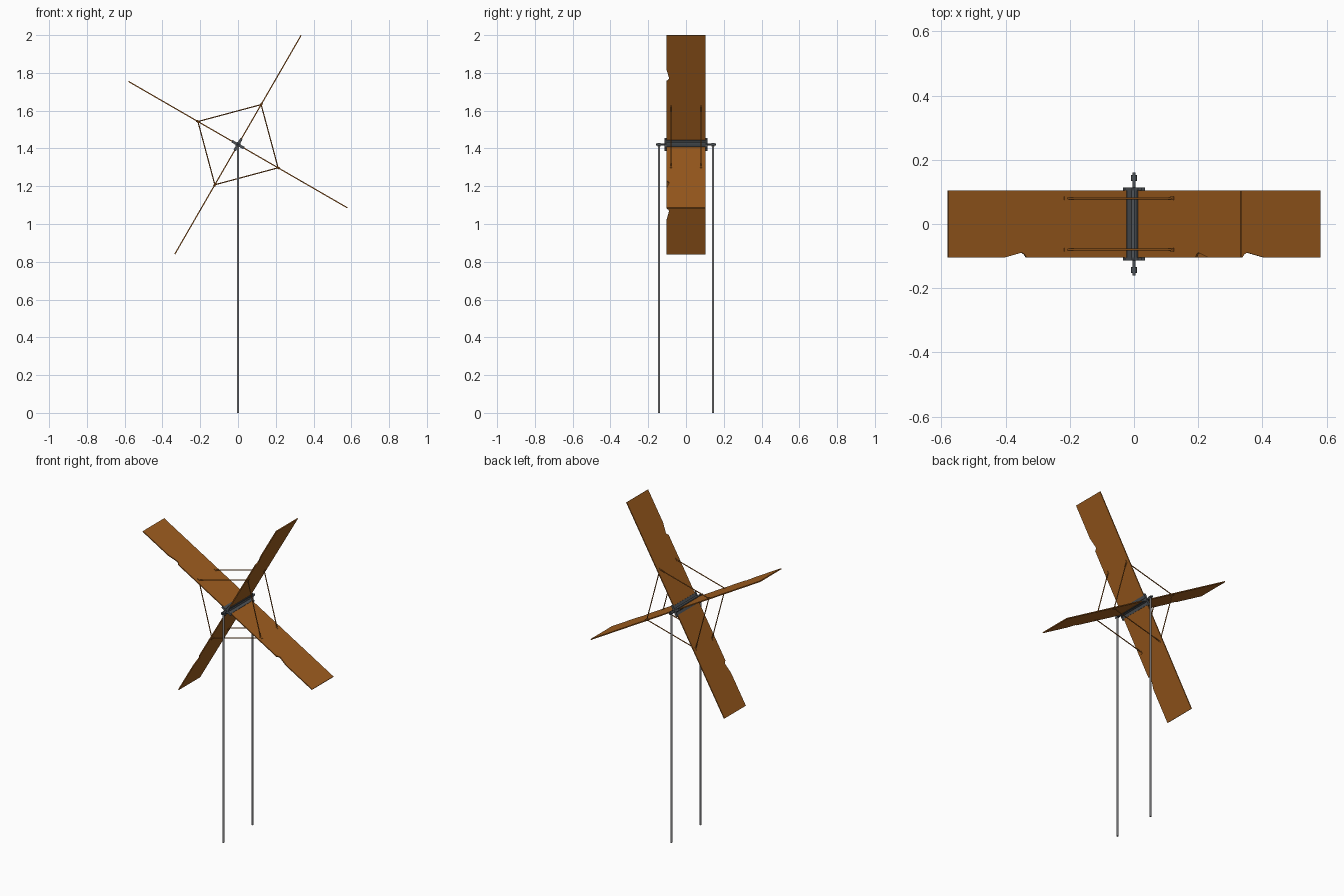
import bpy, bmesh, math
from mathutils import Vector, Matrix

if "Cube" in bpy.data.objects:
    bpy.data.objects.remove(bpy.data.objects["Cube"])

HUB = Vector((0, 0, 1.42))
ANGLES = [math.radians(a) for a in (60, 150, 240, 330)]


def material(name, rgb):
    m = bpy.data.materials.new(name)
    m.diffuse_color = (*rgb, 1)
    m.use_nodes = True
    m.node_tree.nodes["Principled BSDF"].inputs["Base Color"].default_value = m.diffuse_color
    return m


WOOD = material("brown wood", (0.36, 0.115, 0.014))
STEEL = material("light steel", (0.25, 0.25, 0.26))
IRON = material("dark iron", (0.075, 0.085, 0.095))


def finish(name, bm, mat, smooth=False):
    bmesh.ops.recalc_face_normals(bm, faces=bm.faces[:])
    me = bpy.data.meshes.new(name)
    bm.to_mesh(me)
    bm.free()
    me.materials.append(mat)
    if smooth:
        for p in me.polygons:
            p.use_smooth = len(p.vertices) == 4
    ob = bpy.data.objects.new(name, me)
    bpy.context.collection.objects.link(ob)
    return ob


def rod(name, a, b, r, mat, sides=10):
    a, b = Vector(a), Vector(b)
    d = b - a
    bm = bmesh.new()
    rot = d.to_track_quat('Z', 'Y').to_matrix().to_4x4()
    bmesh.ops.create_cone(bm, cap_ends=True, segments=sides, radius1=r, radius2=r,
                          depth=d.length,
                          matrix=Matrix.Translation((a + b) / 2) @ rot)
    return finish(name, bm, mat, True)


def plate(name, outline, thick, angle, mat):
    """Outline in (radius, y), extruded to a thin plate and turned about the axle."""
    bm = bmesh.new()
    f = bm.faces.new([bm.verts.new((r, y, -thick / 2)) for r, y in outline])
    ext = bmesh.ops.extrude_face_region(bm, geom=[f])
    moved = [g for g in ext["geom"] if isinstance(g, bmesh.types.BMVert)]
    bmesh.ops.translate(bm, verts=moved, vec=(0, 0, thick))
    bm.transform(Matrix.Translation(HUB) @ Matrix.Rotation(-angle, 4, 'Y'))
    return finish(name, bm, mat)


def rect(r0, r1, y0, y1):
    return [(r0, y0), (r1, y0), (r1, y1), (r0, y1)]


def polar(r, a, y):
    return HUB + Vector((r * math.cos(a), y, r * math.sin(a)))


# paddle blades with a chipped front edge
W = 0.104
blade = [(0.0, -W), (0.388, -W), (0.396, -0.094), (0.405, -0.089), (0.465, -W),
         (0.669, -W), (0.669, W), (0.0, W)]
for i, a in enumerate(ANGLES):
    plate(f"paddle_{i + 1}", blade, 0.006, a, WOOD)
    # hub brackets clasping the blade root, and wider end clips
    plate(f"hub_bracket_{i + 1}", rect(0, 0.029, -0.11, 0.112), 0.012, a, IRON)
    for s, end in ((-1, "front"), (1, "back")):
        y0, y1 = sorted((s * 0.104, s * 0.114))
        plate(f"hub_clip_{end}_{i + 1}", rect(0, 0.036, y0, y1), 0.014, a, IRON)
        # brace rods between neighbouring paddles, with end eyelets
        y = s * 0.08
        p, q = polar(0.245, a, y), polar(0.245, a + math.pi / 2, y)
        rod(f"brace_{end}_{i + 1}", p, q, 0.003, WOOD, 8)
        plate(f"brace_eyelet_{end}_{i + 1}", rect(0.236, 0.254, y - 0.005, y + 0.005),
              0.012, a, WOOD)

# axle through the hub
rod("hub_core", HUB - Vector((0, 0.112, 0)), HUB + Vector((0, 0.112, 0)), 0.014, IRON, 12)
rod("axle", HUB - Vector((0, 0.16, 0)), HUB + Vector((0, 0.16, 0)), 0.005, IRON)

# two support poles with axle collars
for s, end in ((-1, "front"), (1, "back")):
    y = s * 0.143
    rod(f"pole_{end}", (0, y, 0), (0, y, 1.42), 0.006, STEEL, 12)
    rod(f"axle_collar_{end}", (0, y - 0.009, 1.42), (0, y + 0.009, 1.42), 0.009, IRON, 12)
